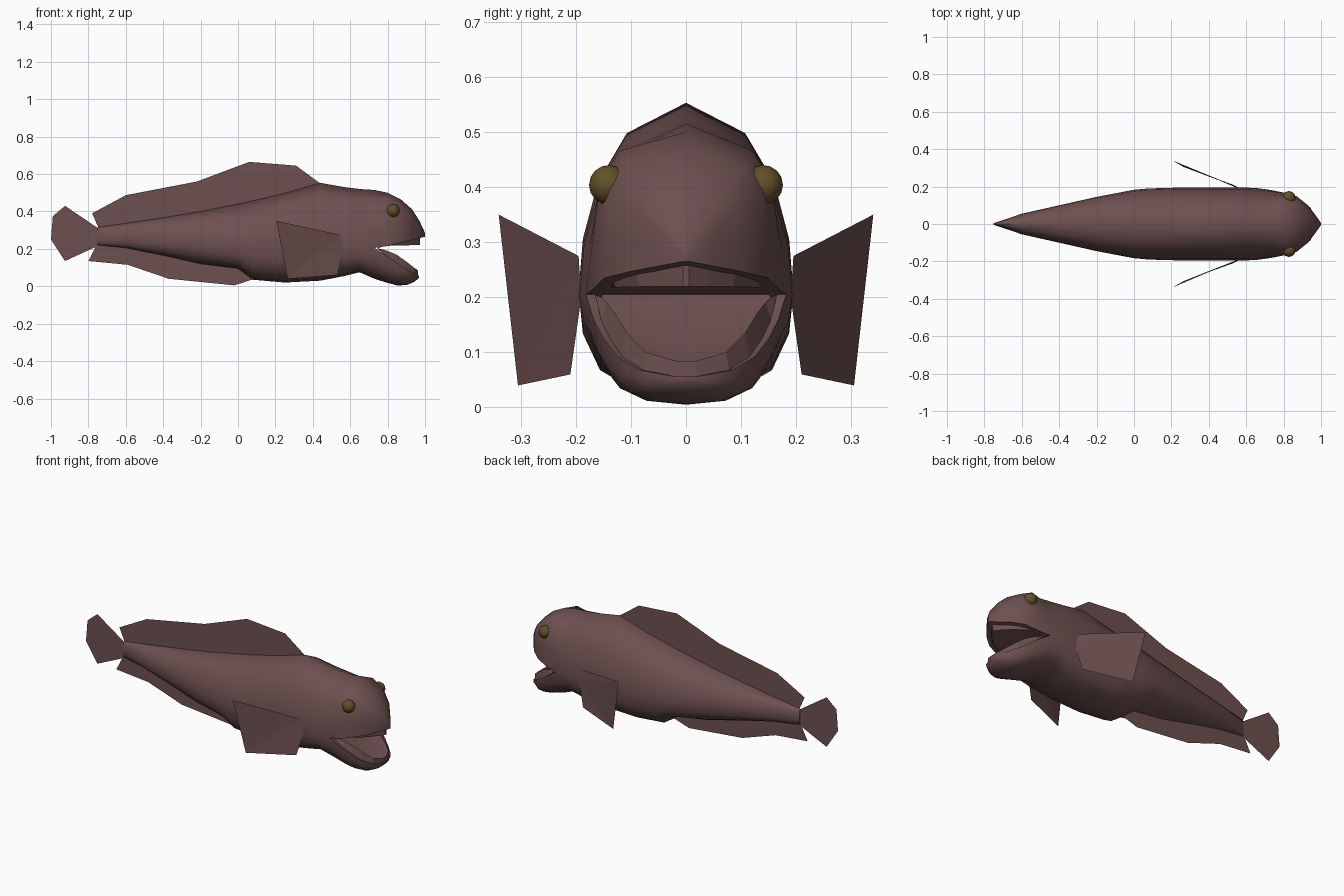
import bpy
import bmesh
import math

cube = bpy.data.objects.get("Cube")
if cube:
    bpy.data.objects.remove(cube)


def material(name, color):
    mat = bpy.data.materials.new(name)
    mat.use_nodes = True
    mat.diffuse_color = color
    bsdf = next(n for n in mat.node_tree.nodes if n.type == 'BSDF_PRINCIPLED')
    bsdf.inputs["Base Color"].default_value = color
    bsdf.inputs["Roughness"].default_value = 0.8
    return mat


SKIN = material("reddish_brown", (0.155, 0.08, 0.08, 1))
OLIVE = material("olive", (0.12, 0.08, 0.022, 1))


def finish(bm, name, mat, smooth=None):
    mesh = bpy.data.meshes.new(name)
    bm.to_mesh(mesh)
    bm.free()
    mesh.materials.append(mat)
    obj = bpy.data.objects.new(name, mesh)
    bpy.context.collection.objects.link(obj)
    if smooth:
        bpy.ops.object.select_all(action='DESELECT')
        obj.select_set(True)
        bpy.context.view_layer.objects.active = obj
        bpy.ops.object.shade_smooth_by_angle(angle=math.radians(smooth))
    return obj


def bridge(bm, rows):
    for a, b in zip(rows, rows[1:]):
        for i in range(len(a) - 1):
            bm.faces.new((a[i], a[i + 1], b[i + 1], b[i]))


# Half cross-sections as (width fraction, fraction from mid line to edge)
UPPER = [(1, 0), (.96, .28), (.82, .58), (.55, .84), (0, 1)]
BROW = [(1, 0), (1, .35), (.93, .68), (.72, .88), (0, 1)]
LOWER = [(1, 0), (.96, .4), (.8, .75), (.48, .94), (0, 1)]


def arc(bm, x, mid, edge, width, half):
    pts = [(-u, v) for u, v in half] + [(u, v) for u, v in half[-2::-1]]
    return [bm.verts.new((x, u * width, mid + v * (edge - mid))) for u, v in pts]


# Trunk: x, back height, mid height, belly height, half width
TRUNK = [(-.75, .315, .265, .22, .004), (-.6, .337, .268, .205, .055),
         (-.4, .367, .255, .165, .1), (-.2, .4, .24, .12, .145),
         (0, .44, .22, .095, .183), (.08, .457, .215, .035, .19),
         (.25, .497, .21, .02, .195), (.44, .553, .21, .03, .195),
         (.57, .53, .205, .055, .195), (.65, .52, .205, .075, .193),
         (.73, .515, .205, .04, .182)]
# Jaws: x, lip height, outer edge height, half width
HEAD = [(.8, .215, .5, .168), (.87, .235, .465, .148), (.93, .247, .412, .1),
        (.97, .257, .35, .048), (1.0, .265, .285, .006)]
JAW = [(.8, .16, .018, .168), (.85, .125, .005, .15), (.9, .092, .006, .125),
       (.945, .068, .025, .085), (.967, .056, .045, .02)]

# Body with open mouth
bm = bmesh.new()
back = [arc(bm, x, m, t, w, UPPER) for x, t, m, b, w in TRUNK]
belly = [arc(bm, x, m, b, w, LOWER) for x, t, m, b, w in TRUNK]
bm.faces.new(back[0] + belly[0][-2:0:-1])
back += [arc(bm, x, m, e, w, BROW) for x, m, e, w in HEAD]
belly += [arc(bm, x, m, e, w, LOWER) for x, m, e, w in JAW]
for rows, dish in ((back, 0.0), (belly, .35)):
    bridge(bm, rows)
    bm.faces.new(rows[-1])
    # palate and mouth floor close the inside of each jaw
    inside = []
    for i, row in enumerate(rows[len(TRUNK) - 1:]):
        mid, edge = row[0].co.z, row[4].co.z
        depth = dish * (edge - mid) if i else 0
        center = bm.verts.new((row[0].co.x, 0, mid + depth))
        inside.append([row[0], center, row[-1]])
    bridge(bm, inside)
    bm.faces.new((inside[-1][0], inside[-1][1], inside[-1][2])) if dish else None
bmesh.ops.remove_doubles(bm, verts=bm.verts, dist=.0005)
bmesh.ops.recalc_face_normals(bm, faces=bm.faces)
finish(bm, "body", SKIN, 55)


# Gum ridges just inside the lips
def gum(name, stations, tops, back_shift):
    bm = bmesh.new()
    path = [(x - back_shift, w * .92, lip, top)
            for (x, lip, e, w), top in zip(stations, tops)]
    path.insert(0, (.745, .165, .204, .2))
    path = path + [(x, -w, lip, top) for x, w, lip, top in path[::-1]]
    rows = [[bm.verts.new((x, w, lip)), bm.verts.new((x, w * .93, top))]
            for x, w, lip, top in path]
    bridge(bm, rows)
    finish(bm, name, SKIN)


gum("upper_gum", HEAD, [.216, .218, .219, .22, .22], .028)
gum("lower_gum", JAW, [.19, .17, .135, .1, .084], .004)


# Flat fins
def fin(name, points):
    bm = bmesh.new()
    bm.faces.new([bm.verts.new(p) for p in points])
    bmesh.ops.triangulate(bm, faces=bm.faces)
    return finish(bm, name, SKIN)


def center_fin(name, outline):
    fin(name, [(x, 0, z) for x, z in outline])


center_fin("dorsal_fin", [(.44, .55), (.31, .645), (.06, .665), (-.22, .56),
                          (-.6, .487), (-.78, .39), (-.745, .31), (0, .42)])
center_fin("tail_fin", [(-.74, .305), (-.925, .43), (-.99, .375), (-1, .25),
                        (-.925, .135), (-.74, .22)])
center_fin("anal_fin", [(.08, .037), (-.02, .005), (-.37, .04), (-.59, .115),
                        (-.8, .135), (-.755, .225), (-.4, .19), (0, .12)])

# Paired fins and eyes
for side, label in ((1, "left"), (-1, "right")):
    fin(label + "_pectoral_fin",
        [(x, side * y, z) for x, y, z in
         ((.205, .34, .35), (.265, .305, .04), (.53, .21, .06),
          (.57, .19, .2), (.545, .195, .275))])
    bm = bmesh.new()
    bmesh.ops.create_uvsphere(bm, u_segments=12, v_segments=8, radius=.036)
    bmesh.ops.translate(bm, verts=bm.verts, vec=(.828, side * .14, .404))
    finish(bm, label + "_eye", OLIVE, 60)
